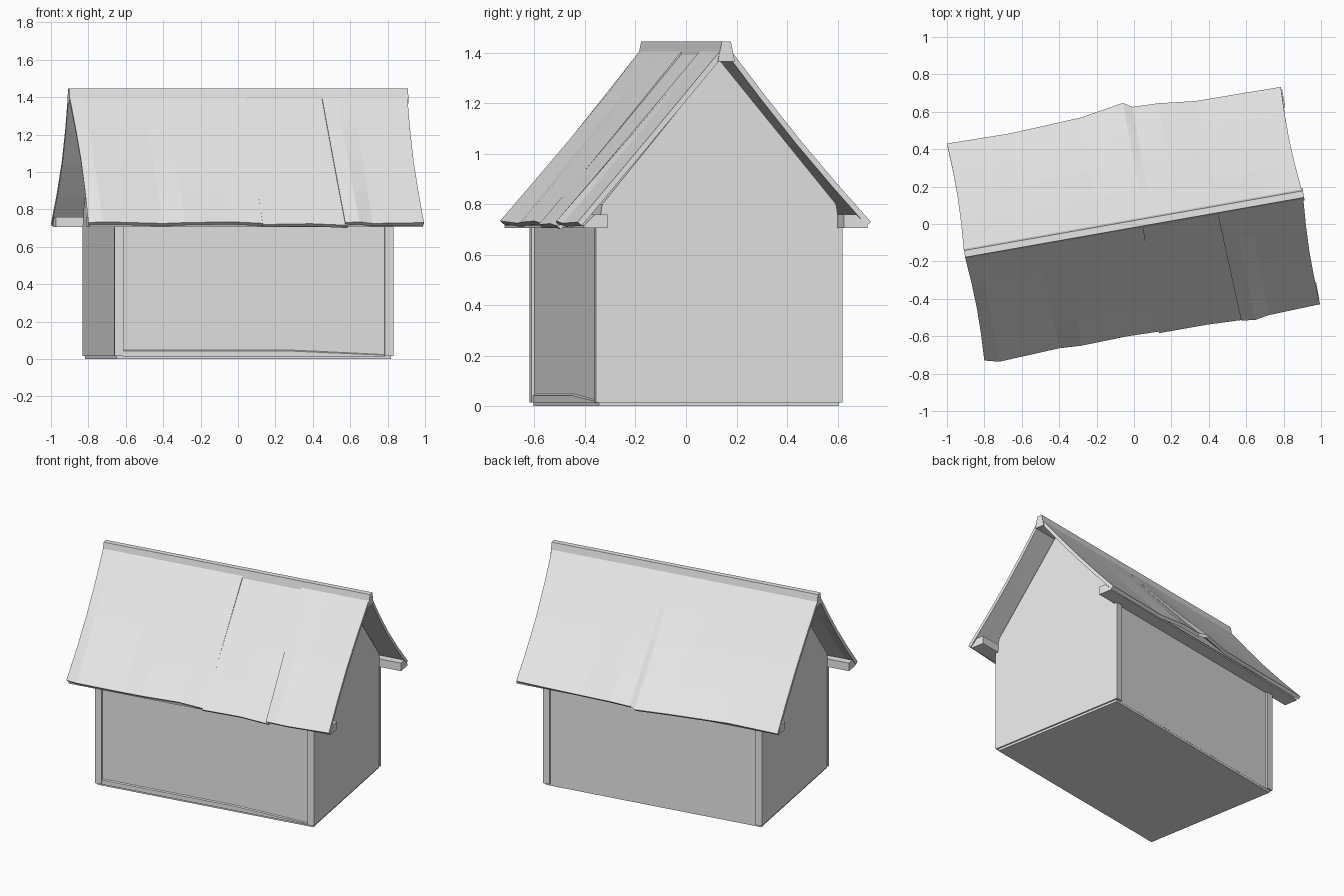
import bpy, math
from mathutils import Matrix, Vector

if "Cube" in bpy.data.objects:
    bpy.data.objects.remove(bpy.data.objects["Cube"])

ROT = Matrix.Rotation(math.radians(10), 4, 'Z')   # the whole hut is turned on its plot
grey = bpy.data.materials.new("pale_grey")
grey.diffuse_color = (0.8, 0.8, 0.8, 1)
grey.use_nodes = True
grey.node_tree.nodes["Principled BSDF"].inputs["Base Color"].default_value = grey.diffuse_color


def make(name, verts, faces):
    me = bpy.data.meshes.new(name)
    me.from_pydata([ROT @ Vector(v) for v in verts], [], faces)
    me.materials.append(grey)
    me.update()
    ob = bpy.data.objects.new(name, me)
    bpy.context.collection.objects.link(ob)
    return ob


def prism(name, profile, x0, x1):
    """Extrude a closed (y, z) profile, counter-clockwise seen from +x, along x."""
    area = sum(a[0] * b[1] - b[0] * a[1]
               for a, b in zip(profile, profile[1:] + profile[:1]))
    if area < 0:
        profile = profile[::-1]
    n = len(profile)
    verts = [(x, y, z) for x in (x0, x1) for y, z in profile]
    faces = [tuple(range(n))[::-1], tuple(range(n, 2 * n))]
    faces += [(i, (i + 1) % n, (i + 1) % n + n, i + n) for i in range(n)]
    return make(name, verts, faces)


def box(name, x0, x1, y0, y1, z0, z1):
    return prism(name, [(y0, z0), (y1, z0), (y1, z1), (y0, z1)], x0, x1)


def roof_sheet(name, eave, side, sag, lift=0.0):
    """Thin sheet from the ridge to an uneven eave given as (top x, eave x, eave distance)."""
    rows = 4
    verts = []
    for r in range(rows + 1):
        t = r / rows
        bow = math.sin(math.pi * t)
        for i, (xt, xe, ye) in enumerate(eave):
            ripple = 0.005 * math.sin(i * 2.1) * t
            x = xt + (xe - xt) * t
            if abs(xt) > 0.89:
                x -= math.copysign(0.012 * bow, xt)
            y = 0.022 + (ye - 0.022) * t
            z = 1.405 - 0.68 * t - sag * bow + ripple + lift
            verts.append((x, side * y, z))
    n = len(eave)
    faces = []
    for r in range(rows):
        for i in range(n - 1):
            a = r * n + i
            f = (a, a + n, a + n + 1, a + 1)
            faces.append(f if side < 0 else f[::-1])
    ob = make(name, verts, faces)
    m = ob.modifiers.new("thickness", 'SOLIDIFY')
    m.thickness = 0.022
    m.offset = -1
    return ob


# Floor slab and gabled wall body
box("floor_slab", -0.745, 0.745, -0.482, 0.482, 0.0, 0.02)
prism("gabled_walls", [(-0.483, 0.015), (0.483, 0.015), (0.483, 0.72), (0.47, 0.80),
                       (0, 1.372), (-0.47, 0.80), (-0.483, 0.72)], -0.755, 0.755)

# Corner boards on the long walls, standing slightly proud
for sy in (-1, 1):
    for sx in (-1, 1):
        x0, x1 = sorted((sx * 0.71, sx * 0.757))
        y0, y1 = sorted((sy * 0.47, sy * 0.496))
        box("corner_board", x0, x1, y0, y1, 0.015, 0.72)

# Front sill board, worn down towards the right
make("front_sill",
     [(-0.71, -0.49, 0.012), (0.71, -0.49, 0.012), (0.71, -0.49, 0.02), (0.2, -0.49, 0.042),
      (-0.71, -0.49, 0.042), (-0.71, -0.48, 0.012), (0.71, -0.48, 0.012),
      (0.71, -0.48, 0.025), (0.2, -0.48, 0.05), (-0.71, -0.48, 0.05)],
     [(0, 1, 2, 3, 4), (9, 8, 7, 6, 5), (0, 5, 6, 1), (1, 6, 7, 2),
      (2, 7, 8, 3), (3, 8, 9, 4), (4, 9, 5, 0)])

# Boxed soffits under both eaves
for s in (-1, 1):
    prism("eave_soffit", [(s * y, z) for y, z in
          [(0.475, 0.705), (0.57, 0.705), (0.57, 0.715), (0.525, 0.76), (0.475, 0.76)]],
          -0.905, 0.905)

# Front roof: three overlapping sheets with stepped seams
roof_sheet("front_roof_left", [(-0.92, -0.915, 0.58), (-0.84, -0.837, 0.6),
           (-0.52, -0.51, 0.585), (-0.39, -0.389, 0.592), (-0.15, -0.14, 0.585),
           (0.045, 0.04, 0.59)], -1, 0.004, 0.004)
roof_sheet("front_roof_middle", [(0.03, 0.03, 0.598), (0.28, 0.29, 0.598),
           (0.46, 0.49, 0.606)], -1, 0.004, -0.006)
roof_sheet("front_roof_right", [(0.45, 0.475, 0.608), (0.53, 0.55, 0.618),
           (0.62, 0.624, 0.605), (0.915, 0.905, 0.595)], -1, 0.004, 0.004)

# Back roof: two sheets, the left one hanging a little lower
roof_sheet("back_roof_left", [(-0.92, -0.91, 0.597), (-0.57, -0.566, 0.592),
           (-0.18, -0.177, 0.61), (0.06, 0.054, 0.648), (0.1, 0.1, 0.618)], 1, 0.016)
roof_sheet("back_roof_right", [(0.1, 0.1, 0.618), (0.24, 0.24, 0.613),
           (0.44, 0.439, 0.59), (0.7, 0.7, 0.588), (0.915, 0.9, 0.585)], 1, 0.016)

# Ridge cap
prism("ridge_cap", [(-0.034, 1.365), (0.034, 1.365), (0.018, 1.445), (-0.018, 1.445)],
      -0.92, 0.92)
